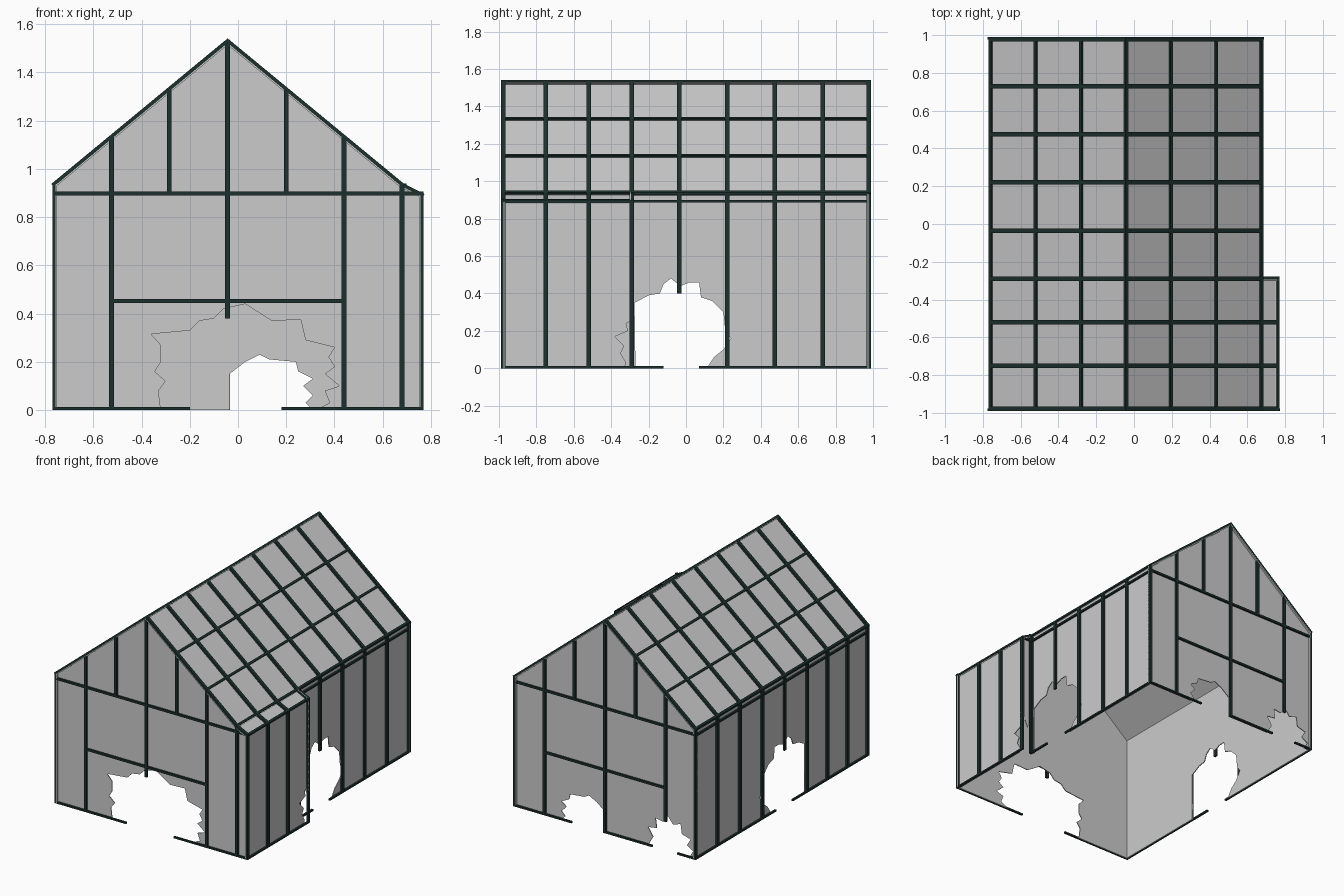
import bpy, bmesh
from mathutils import Vector as V

if "Cube" in bpy.data.objects:
    bpy.data.objects.remove(bpy.data.objects["Cube"])

D, T, W = 0.014, 0.006, 0.024      # frame depth, pane thickness, bar width
L, R, E, RX = -0.77, 0.685, 0.77, -0.043   # left wall, right wall, bay wall, ridge x
Y, BY = 0.99, -0.28                # half length, back of the bay
EAVE, BEAM, RIDGE = 0.94, 0.898, 1.54
YS = [-0.978, -0.75, -0.52, -0.29, -0.035, 0.22, 0.475, 0.73, 0.978]

dark = bpy.data.materials.new("dark_frame")
dark.diffuse_color = (0.012, 0.03, 0.026, 1)
dark.use_nodes = True
dark.node_tree.nodes["Principled BSDF"].inputs["Base Color"].default_value = dark.diffuse_color


def finish(name, bm, mat=None):
    bmesh.ops.recalc_face_normals(bm, faces=bm.faces)
    me = bpy.data.meshes.new(name)
    bm.to_mesh(me)
    bm.free()
    ob = bpy.data.objects.new(name, me)
    bpy.context.collection.objects.link(ob)
    if mat:
        me.materials.append(mat)


def pane(name, pts, n):
    """Thin sheet from an outline, set behind the frame bars."""
    n = V(n).normalized()
    bm = bmesh.new()
    f = bm.faces.new([bm.verts.new(V(p) - n * D) for p in pts])
    new = bmesh.ops.extrude_face_region(bm, geom=[f], use_keep_orig=True)["geom"]
    bmesh.ops.translate(bm, vec=-n * T, verts=[g for g in new if isinstance(g, bmesh.types.BMVert)])
    bmesh.ops.triangulate(bm, faces=[g for g in bm.faces if len(g.verts) > 4])
    finish(name, bm)


def bars(name, segs, n):
    """Frame bars (p, q, width) whose outer face lies in the wall plane."""
    n = V(n).normalized()
    bm = bmesh.new()
    for p, q, w in segs:
        p, q = V(p), V(q)
        s = (q - p).cross(n).normalized() * w / 2
        v = [bm.verts.new(c) for e in (p, q) for c in (e - s, e + s, e + s - n * D, e - s - n * D)]
        for idx in ((0, 1, 2, 3), (4, 5, 6, 7), (0, 1, 5, 4), (1, 2, 6, 5), (2, 3, 7, 6), (3, 0, 4, 7)):
            bm.faces.new([v[i] for i in idx])
    finish(name, bm, dark)


def roof_z(x):
    if x > R:
        return EAVE - (x - R) / (E - R) * (EAVE - BEAM)
    if x > RX:
        return RIDGE - (x - RX) / (R - RX) * (RIDGE - EAVE)
    return RIDGE - (RX - x) / (RX - L) * (RIDGE - EAVE)


# Broken-out holes, as notches in the bottom edge of each wall
front_hole = [(-.32, 0), (-.33, .08), (-.3, .12), (-.345, .16), (-.32, .2), (-.32, .27), (-.36, .315),
              (-.2, .33), (-.16, .37), (-.1, .38), (-.06, .42), (.03, .44), (.14, .37), (.26, .375),
              (.28, .29), (.4, .26), (.375, .22), (.4, .18), (.36, .15), (.42, .1), (.36, .08),
              (.38, .03), (.32, 0)]
back_hole_a = [(-.71, 0), (-.74, .05), (-.69, .08), (-.72, .13), (-.65, .15), (-.64, .22), (-.58, .2),
               (-.54, .25), (-.5, .2), (-.44, .21), (-.45, .14), (-.38, .13), (-.42, .07), (-.38, 0)]
back_hole_b = [(-.035, 0), (-.035, .15), (.03, .2), (.09, .23), (.13, .21), (.24, .2), (.25, .16),
               (.31, .13), (.27, .1), (.31, .06), (.28, .03), (.31, 0)]
side_hole = [(-.27, 0), (-.275, .35), (-.2, .39), (-.14, .4), (-.12, .45), (-.08, .48), (-.03, .44),
             (.02, .46), (.07, .46), (.08, .38), (.14, .36), (.2, .3), (.21, .2), (.24, .16),
             (.2, .1), (.15, .06), (.11, 0)]
bay_hole = [(BY, 0), (-.32, .03), (-.35, .08), (-.33, .12), (-.38, .17), (-.31, .2), (-.32, .24), (BY, .26)]

# Gable walls
front = [(L, 0)] + front_hole + [(E, 0), (E, BEAM), (R, EAVE), (RX, RIDGE), (L, EAVE)]
back = [(L, 0)] + back_hole_a + back_hole_b + [(R, 0), (R, EAVE), (RX, RIDGE), (L, EAVE)]
pane("front_wall", [(x, -Y, z - (.008 if z > .8 else 0)) for x, z in front], (0, -1, 0))
pane("back_wall", [(x, Y, z - (.008 if z > .8 else 0)) for x, z in back], (0, 1, 0))


def gable_frame(name, y, right, starts, gaps):
    def post(x, z0, w=.02):
        return ((x, y, z0), (x, y, roof_z(x) - .008), w)
    segs = [post(x, z0) for x, z0 in starts.items()]
    segs += [post(L + .007, 0, .014), post(right - .007, 0, .014)]
    segs += [((L, y, BEAM), (right, y, BEAM), .015), ((-.525, y, .452), (.44, y, .452), .015)]
    edges = [L] + gaps + [right]
    segs += [((a, y, .006), (b, y, .006), .012) for a, b in zip(edges[::2], edges[1::2])]
    # rakes under the roof edge
    for a, b in ((L, RX), (RX, R)) + (((R, E),) if right == E else ()):
        segs.append(((a, y, roof_z(a) - .008), (b, y, roof_z(b) - .008), .014))
    bars(name, segs, (0, -1 if y < 0 else 1, 0))


gable_frame("front_frame", -Y, E, {-.525: 0, -.285: BEAM, RX: .38, .2: BEAM, .44: 0, .68: 0}, [-.2, .18])
gable_frame("back_frame", Y, R, {-.525: .21, -.285: BEAM, RX: 0, .2: BEAM, .44: 0}, [-.62, -.42, -.035, .22])


# Long walls
def side_frame(name, x, n, y0, y1, top, gaps, short=None):
    ys = [y for y in YS if y0 - .02 < y < y1 + .02]
    segs = [((x, y, .4 if y == short else 0), (x, y, top), W) for y in ys]
    segs += [((x, y0, z), (x, y1, z), .013) for z in {top - .006, BEAM - .006}]
    e = [y0] + gaps + [y1]
    segs += [((x, a, .006), (x, b, .006), .012) for a, b in zip(e[::2], e[1::2])]
    bars(name, segs, n)


left = [(-Y, 0)] + side_hole + [(Y, 0), (Y, EAVE), (-Y, EAVE)]
right = [(BY, 0)] + side_hole + [(Y, 0), (Y, EAVE), (BY, EAVE)]
bay = [(-Y, 0), (-.33, 0)] + bay_hole[1:] + [(BY, BEAM), (-Y, BEAM)]
pane("left_wall", [(L, y, z) for y, z in left], (-1, 0, 0))
pane("right_wall", [(R, y, z) for y, z in right], (1, 0, 0))
pane("bay_wall", [(E, y, z) for y, z in bay], (1, 0, 0))
side_frame("left_frame", L, (-1, 0, 0), -Y, Y, EAVE, [-.12, .07], -.035)
side_frame("right_frame", R, (1, 0, 0), BY, Y, EAVE, [-.12, .07], -.035)
side_frame("bay_frame", E, (1, 0, 0), -Y, BY, BEAM, [])

# Short return wall of the bay
pane("bay_return", [(R, BY, .24), (.71, BY, .2), (.73, BY, .25), (.755, BY, .22), (E, BY, .24),
                    (E, BY, BEAM), (R, BY, EAVE)], (0, 1, 0))
bars("bay_return_frame", [((E - .007, BY, 0), (E - .007, BY, BEAM), .014),
                          ((R + .007, BY, 0), (R + .007, BY, EAVE), .014),
                          ((R, BY, BEAM - .006), (E, BY, BEAM - .006), .012)], (0, 1, 0))


# Roof slopes with rafters and purlins
def slope(name, a, b, y0, y1, purlins):
    za, zb = roof_z(a), roof_z(b)
    n = (za - zb, 0, b - a)
    pane(name + "_roof", [(a, y0, za), (b, y0, zb), (b, y1, zb), (a, y1, za)], n)
    segs = [((a, y, za), (b, y, zb), W) for y in YS if y0 - .02 < y < y1 + .02]
    segs += [((x, y0, roof_z(x)), (x, y1, roof_z(x)), .015) for x in purlins]
    bars(name + "_rafters", segs, n)


slope("left", L, RX, -Y, Y, [L + .006, -.525, -.285, RX - .005])
slope("right", RX, R, -Y, Y, [RX + .005, .2, .44, R - .006])
slope("bay", R, E, -Y, BY, [E - .006])
